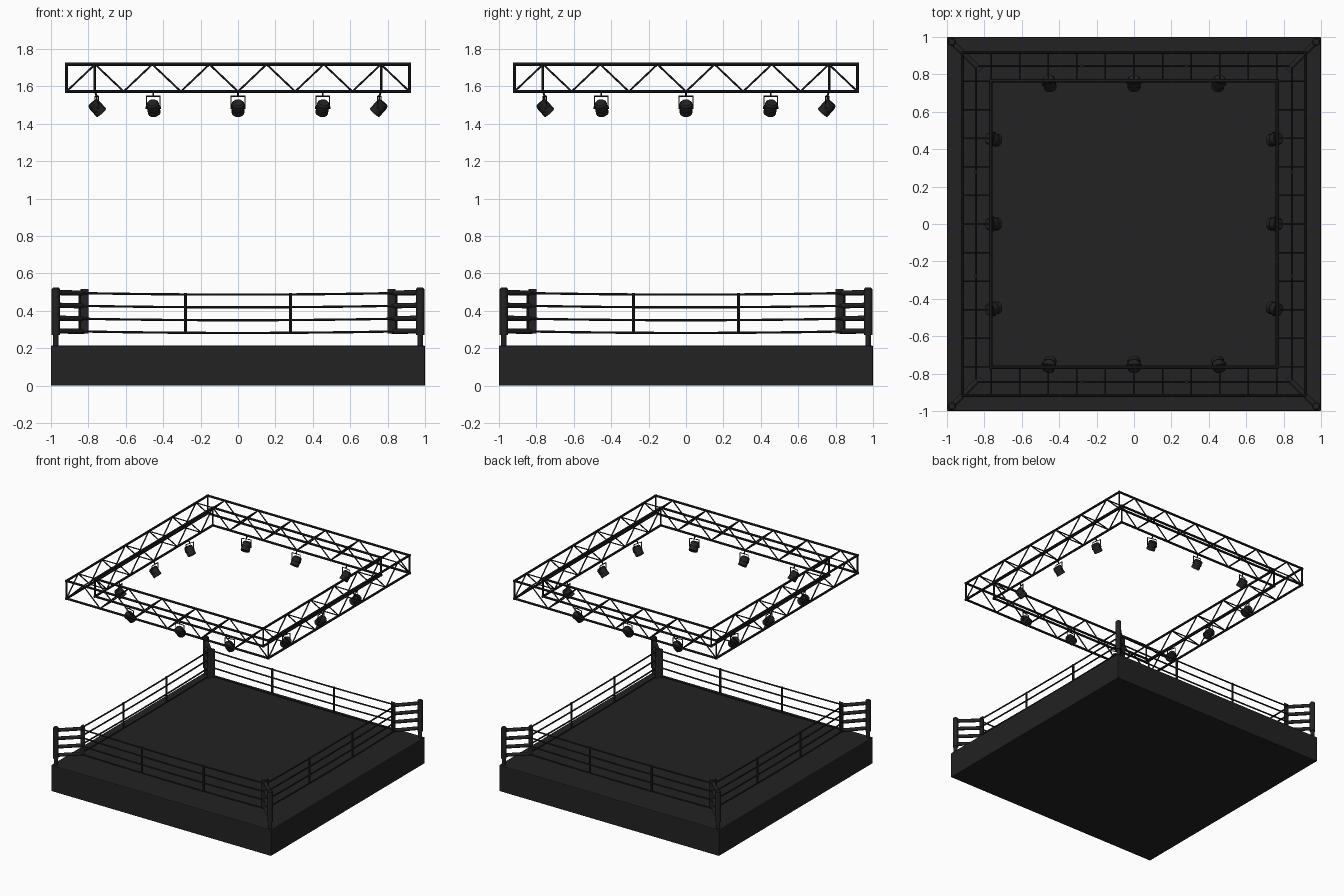
import bpy, bmesh, math
from mathutils import Vector, Matrix

if "Cube" in bpy.data.objects:
    bpy.data.objects.remove(bpy.data.objects["Cube"])

dark = bpy.data.materials.new("dark")
dark.diffuse_color = (0.016, 0.016, 0.016, 1)
dark.use_nodes = True
dark.node_tree.nodes["Principled BSDF"].inputs["Base Color"].default_value = dark.diffuse_color


def finish(bm, name, smooth=True):
    bmesh.ops.recalc_face_normals(bm, faces=bm.faces)
    me = bpy.data.meshes.new(name)
    bm.to_mesh(me)
    bm.free()
    ob = bpy.data.objects.new(name, me)
    me.materials.append(dark)
    bpy.context.collection.objects.link(ob)
    if smooth:
        bpy.ops.object.select_all(action='DESELECT')
        bpy.context.view_layer.objects.active = ob
        ob.select_set(True)
        bpy.ops.object.shade_smooth_by_angle(angle=math.radians(40))
    return ob


def tube(bm, a, b, r, sides=8, r2=None):
    a, b = Vector(a), Vector(b)
    d = b - a
    m = Matrix.Translation((a + b) / 2) @ d.to_track_quat('Z', 'Y').to_matrix().to_4x4()
    return bmesh.ops.create_cone(bm, cap_ends=True, segments=sides, radius1=r,
                                 radius2=r if r2 is None else r2, depth=d.length, matrix=m)


def box(bm, centre, size):
    m = Matrix.Translation(centre) @ Matrix.Diagonal((*size, 1))
    bmesh.ops.create_cube(bm, size=1, matrix=m)


def turned(k, p):
    # point on the front side (-y) carried to side k
    return Matrix.Rotation(k * math.pi / 2, 3, 'Z') @ Vector(p)


ROPES = (0.29, 0.358, 0.427, 0.495)
CORNERS = [(sx, sy) for sx in (-1, 1) for sy in (-1, 1)]

# Ring platform
bm = bmesh.new()
box(bm, (0, 0, 0.1075), (2, 2, 0.215))
platform = finish(bm, "platform", False)
bev = platform.modifiers.new("soft_edge", 'BEVEL')
bev.width = 0.006
bev.segments = 2

# Corner posts with slim feet
bm = bmesh.new()
for sx, sy in CORNERS:
    x, y = 0.974 * sx, 0.974 * sy
    tube(bm, (x, y, 0.21), (x, y, 0.28), 0.015, 16)
    tube(bm, (x, y, 0.27), (x, y, 0.517), 0.022, 16)
    tube(bm, (x, y, 0.517), (x, y, 0.524), 0.022, 16, 0.016)
finish(bm, "corner_posts")

# Turnbuckles from post to pad
bm = bmesh.new()
for sx, sy in CORNERS:
    for z in ROPES:
        tube(bm, (0.97 * sx, 0.97 * sy, z + 0.003), (0.825 * sx, 0.825 * sy, z), 0.014, 12)
finish(bm, "turnbuckles")

# Three-sided corner pads
bm = bmesh.new()
for sx, sy in CORNERS:
    ring = [bm.verts.new((px * sx, py * sy, 0.28))
            for px, py in ((0.843, 0.80), (0.843, 0.843), (0.80, 0.843))]
    face = bm.faces.new(ring)
    ext = bmesh.ops.extrude_face_region(bm, geom=[face])
    bmesh.ops.translate(bm, vec=(0, 0, 0.237),
                        verts=[v for v in ext["geom"] if isinstance(v, bmesh.types.BMVert)])
finish(bm, "corner_pads", False)

# Slightly sagging ropes
bm = bmesh.new()
N = 8
for k in range(4):
    for z in ROPES:
        pts = []
        for i in range(N + 1):
            t = 2 * i / N - 1
            pts.append(turned(k, (0.835 * t, -0.845, z - 0.008 * (1 - t * t))))
        for a, b in zip(pts, pts[1:]):
            tube(bm, a, b, 0.006)
finish(bm, "ropes")

# Vertical rope ties
bm = bmesh.new()
for k in range(4):
    for x in (-0.28, 0.28):
        tube(bm, turned(k, (x, -0.845, 0.28)), turned(k, (x, -0.845, 0.495)), 0.008)
finish(bm, "rope_ties")

# Lighting truss: outer and inner chords with uprights
OUT, INN, LOW, HIGH, BAY = 0.917, 0.765, 1.573, 1.718, 0.1528
bm = bmesh.new()
for k in range(4):
    for r in (OUT, INN):
        for z in (LOW, HIGH):
            tube(bm, turned(k, (-r - 0.008, -r, z)), turned(k, (r + 0.008, -r, z)), 0.009)
        tube(bm, turned(k, (-r, -r, LOW)), turned(k, (-r, -r, HIGH)), 0.007)
finish(bm, "truss_chords")

# Truss zigzag webs and cross rungs
bm = bmesh.new()
for k in range(4):
    for r, n in ((OUT, 6), (INN, 5)):
        for i in range(-n, n):
            za, zb = (LOW, HIGH) if i % 2 == 0 else (HIGH, LOW)
            tube(bm, turned(k, (i * BAY, -r, za)), turned(k, ((i + 1) * BAY, -r, zb)), 0.005, 6)
    for i in range(-5, 6):
        z = LOW if i % 2 == 0 else HIGH
        tube(bm, turned(k, (i * BAY, -OUT, z)), turned(k, (i * BAY, -INN, z)), 0.005, 6)
finish(bm, "truss_webs")

# Spotlights: three per side, tilted in toward the ring
cans, yokes = bmesh.new(), bmesh.new()
for k in range(4):
    for s in (-1, 0, 1):
        x, y = 0.453 * s, -0.755
        c = Vector((x, y, 1.487))
        d = Vector((-0.16 * s, 0.66, -0.74)).normalized()
        side = Vector((d.y, -d.x, 0)).normalized()
        P = lambda p: turned(k, p)
        # stepped lamp housing
        tube(cans, P(c - d * 0.036), P(c - d * 0.026), 0.026, 16, 0.034)
        tube(cans, P(c - d * 0.026), P(c + d * 0.008), 0.034, 16)
        tube(cans, P(c + d * 0.006), P(c + d * 0.012), 0.030, 16)
        end = tube(cans, P(c + d * 0.012), P(c + d * 0.038), 0.034, 16)
        # recessed lens
        axis = P(d)
        lens = max({f for v in end["verts"] for f in v.link_faces},
                   key=lambda f: f.calc_center_median().dot(axis))
        bmesh.ops.inset_region(cans, faces=[lens], thickness=0.004)
        bmesh.ops.translate(cans, verts=lens.verts, vec=-axis * 0.008)
        # hanging yoke
        up = Vector((0, 0, 0.06))
        for q in (-1, 1):
            e = c + side * 0.037 * q
            tube(yokes, P(e), P(e + up), 0.0035, 6)
            tube(yokes, P(c + side * 0.03 * q), P(c + side * 0.041 * q), 0.007, 8)
        tube(yokes, P(c - side * 0.039 + up), P(c + side * 0.039 + up), 0.0035, 6)
        tube(yokes, P(c + up), P((x, -INN, LOW)), 0.005, 8)
finish(cans, "spotlight_housings")
finish(yokes, "spotlight_yokes")
